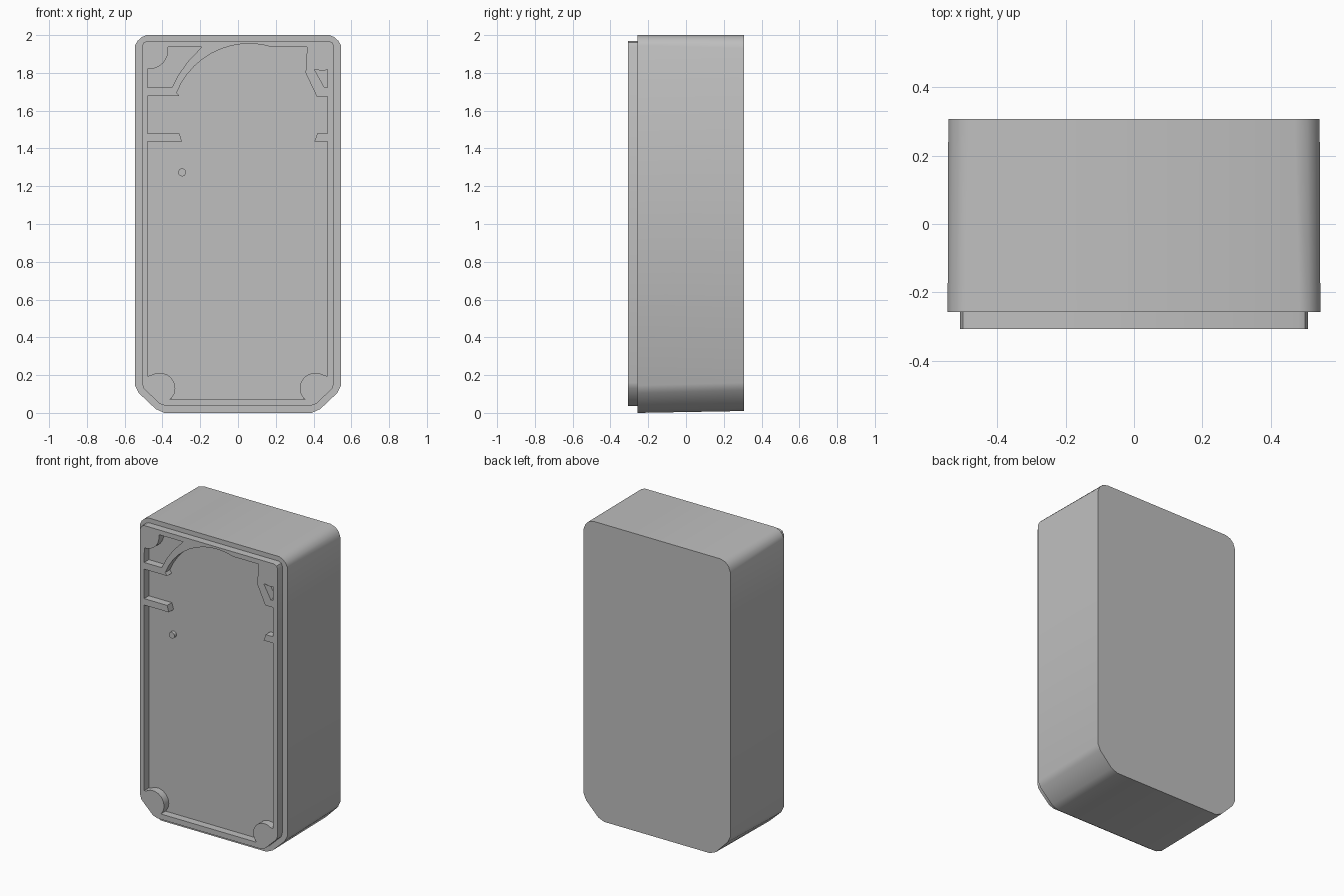
import bpy, bmesh
from math import cos, sin, radians, pi

cube = bpy.data.objects.get("Cube")
if cube:
    bpy.data.objects.remove(cube, do_unlink=True)

grey = bpy.data.materials.new("plain grey")
grey.use_nodes = True
grey.diffuse_color = (0.52, 0.52, 0.52, 1)
grey.node_tree.nodes["Principled BSDF"].inputs["Base Color"].default_value = (0.52, 0.52, 0.52, 1)

BACK, STEP, RIM = 0.307, -0.257, -0.307


def mirrored(half):
    """Close a right-hand half outline, listed bottom to top."""
    return half + [(-x, z) for x, z in reversed(half)]


def arc(cx, cz, r, start, end, n=8):
    steps = [radians(start + (end - start) * i / n) for i in range(n + 1)]
    return [(cx + r * cos(a), cz + r * sin(a)) for a in steps]


def finish(obj):
    bpy.ops.object.select_all(action="DESELECT")
    obj.select_set(True)
    bpy.context.view_layer.objects.active = obj
    if obj.type == "CURVE":
        bpy.ops.object.convert(target="MESH")
        obj = bpy.context.view_layer.objects.active
    obj.data.materials.clear()
    obj.data.materials.append(grey)
    bpy.ops.object.shade_smooth_by_angle(angle=radians(30))


def loft(name, front, back, y0, y1):
    """Solid between two outlines with the same number of points."""
    bm = bmesh.new()
    a = [bm.verts.new((x, y0, z)) for x, z in front]
    b = [bm.verts.new((x, y1, z)) for x, z in back]
    bm.faces.new(a)
    bm.faces.new(b[::-1])
    for i in range(len(a)):
        j = (i + 1) % len(a)
        bm.faces.new((a[i], b[i], b[j], a[j]))
    bmesh.ops.recalc_face_normals(bm, faces=bm.faces)
    mesh = bpy.data.meshes.new(name)
    bm.to_mesh(mesh)
    bm.free()
    obj = bpy.data.objects.new(name, mesh)
    bpy.context.collection.objects.link(obj)
    finish(obj)


def plate(name, outlines, y0, y1):
    """Flat plate whose inner outlines become openings."""
    curve = bpy.data.curves.new(name, "CURVE")
    curve.dimensions = "2D"
    curve.fill_mode = "BOTH"
    curve.extrude = (y1 - y0) / 2
    for pts in outlines:
        spline = curve.splines.new("POLY")
        spline.points.add(len(pts) - 1)
        for p, (x, z) in zip(spline.points, pts):
            p.co = (x, z, 0, 1)
        spline.use_cyclic_u = True
    obj = bpy.data.objects.new(name, curve)
    obj.location.y = (y0 + y1) / 2
    obj.rotation_euler.x = pi / 2
    bpy.context.collection.objects.link(obj)
    finish(obj)


# Main block, slightly drafted, chamfered below and rounded above
front = mirrored([(.39, 0), (.435, .02), (.525, .105), (.545, .145),
                  (.545, 1.945), (.533, 1.968), (.512, 1.988), (.485, 2)])
back = mirrored([(.39, .01), (.435, .028), (.525, .12), (.543, .16),
                 (.543, 1.93), (.53, 1.965), (.507, 1.988), (.47, 2)])
loft("housing_body", front, back, STEP, BACK)

# Raised rim with its pockets, bosses and ribs
rim = mirrored([(.38, .036), (.415, .048), (.5, .13), (.509, .16),
                (.509, 1.94), (.5, 1.96), (.48, 1.969)])
main_pocket = (
    arc(.41, .13, .083, 222, 55)                       # right screw boss
    + [(.475, .195), (.475, 1.437), (.405, 1.437), (.42, 1.48), (.475, 1.48),
       (.475, 1.675), (.417, 1.675), (.358, 1.8), (.366, 1.937), (.177, 1.937)]
    + arc(.06, 1.54, .415, 80, 158, 10)                # large round opening
    + [(-.31, 1.677), (-.48, 1.677), (-.48, 1.48), (-.31, 1.48), (-.297, 1.437),
       (-.48, 1.437), (-.48, .195)]
    + arc(-.415, .13, .083, 125, -42)                  # left screw boss
    + [(-.36, .072), (.355, .072)])
corner_pocket = (arc(-.47, 1.92, .1, 10, -95)
                 + [(-.48, 1.722), (-.35, 1.722), (-.315, 1.79), (-.265, 1.86), (-.192, 1.937), (-.37, 1.937)])
triangle_pocket = [(.405, 1.818), (.458, 1.722), (.475, 1.722), (.475, 1.818), (.45, 1.81)]
plate("front_rim", [rim, main_pocket, corner_pocket, triangle_pocket], RIM, STEP + .006)

# Small locating pin on the pocket floor
plate("locating_pin", [arc(-.296, 1.273, .021, 0, 337.5, 15)], STEP - .022, STEP + .006)
